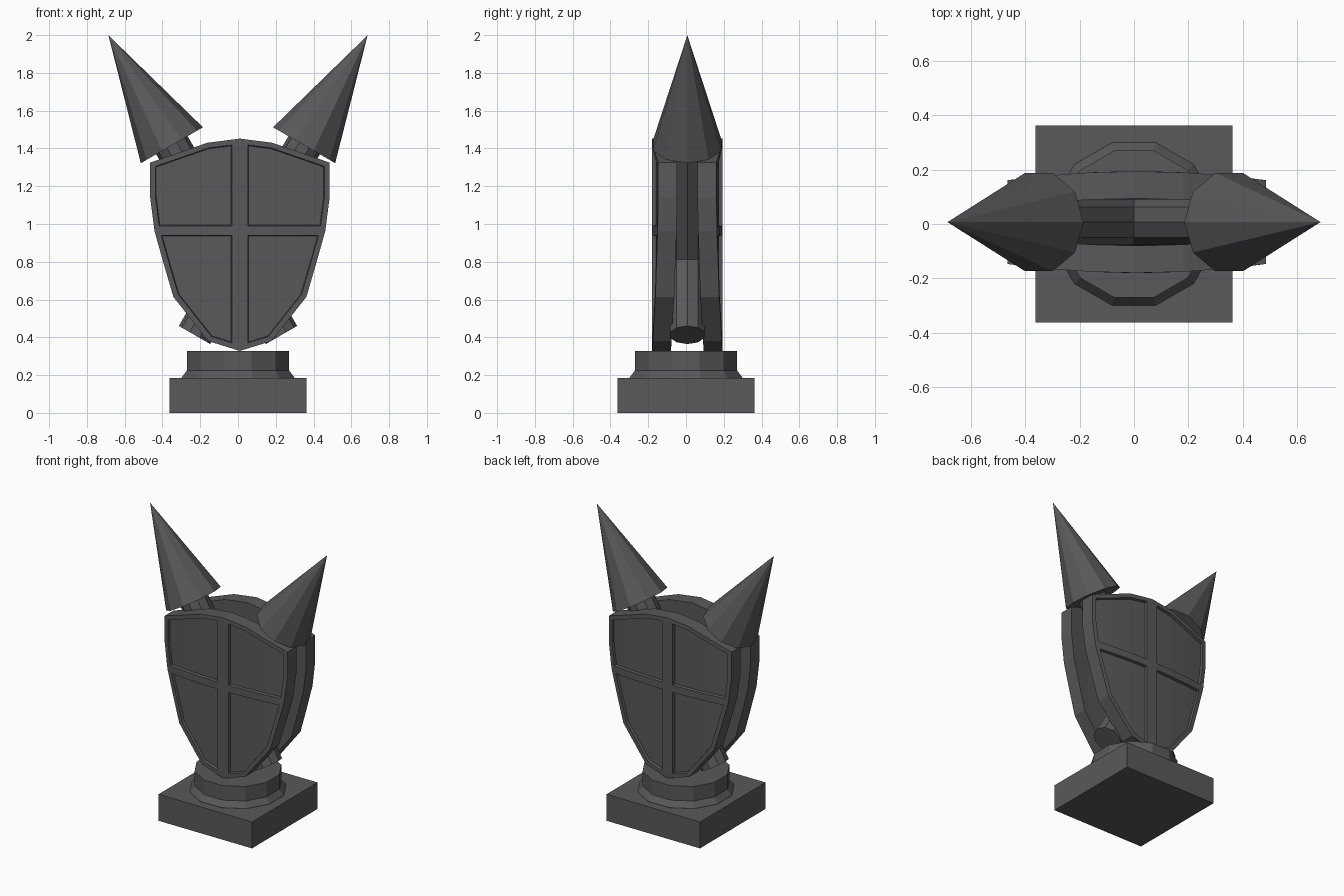
import bpy, bmesh, math
from mathutils import Vector, Matrix

if "Cube" in bpy.data.objects:
    bpy.data.objects.remove(bpy.data.objects["Cube"])

grey = bpy.data.materials.new("dark_grey_stone")
grey.diffuse_color = (0.1, 0.098, 0.105, 1)
grey.use_nodes = True
grey.node_tree.nodes["Principled BSDF"].inputs["Base Color"].default_value = grey.diffuse_color


def add_object(name, bm):
    bmesh.ops.recalc_face_normals(bm, faces=bm.faces[:])
    mesh = bpy.data.meshes.new(name)
    bm.to_mesh(mesh)
    bm.free()
    mesh.materials.append(grey)
    ob = bpy.data.objects.new(name, mesh)
    bpy.context.collection.objects.link(ob)
    return ob


def cut(bm, faces, co, no):
    """Bisect the given faces and return the resulting faces."""
    geom = list(faces) + list({e for f in faces for e in f.edges}) + list({v for f in faces for v in f.verts})
    res = bmesh.ops.bisect_plane(bm, geom=geom, dist=1e-4, plane_co=co, plane_no=no)
    return [g for g in res["geom"] if isinstance(g, bmesh.types.BMFace)]


# Square plinth
bm = bmesh.new()
bmesh.ops.create_cube(bm, size=1)
bmesh.ops.transform(bm, matrix=Matrix.Translation((0, 0, 0.0925)) @ Matrix.Diagonal((0.725, 0.725, 0.185, 1)), verts=bm.verts)
add_object("plinth", bm)

# Twelve-sided pedestal with flared foot
bm = bmesh.new()
rings = []
for r, z in [(0.31, 0.18), (0.31, 0.186), (0.28, 0.225), (0.28, 0.327)]:
    rings.append([bm.verts.new((r * math.cos(math.radians(15 + 30 * k)), r * math.sin(math.radians(15 + 30 * k)), z))
                  for k in range(12)])
for a, b in zip(rings, rings[1:]):
    for k in range(12):
        bm.faces.new((a[k], a[(k + 1) % 12], b[(k + 1) % 12], b[k]))
bm.faces.new(rings[0])
bm.faces.new(rings[-1])
add_object("pedestal", bm)


# Crossed spears: ten-sided shaft and conical head
def spear(name, side):
    axis = Vector((side * 0.5, 0, math.sqrt(0.75)))
    base = Vector((side * 0.35, 0.007, 1.417))
    rot = Matrix.Rotation(side * math.radians(30), 4, 'Y')
    for part, r1, r2, lo, hi in (("shaft", 0.096, 0.096, -1.16, 0.02), ("head", 0.19, 0, 0, 0.672)):
        bm = bmesh.new()
        bmesh.ops.create_cone(bm, cap_ends=True, segments=10, radius1=r1, radius2=r2, depth=hi - lo)
        # put a vertex of the decagon on the local x axis
        ang = min((math.atan2(v.co.y, v.co.x) for v in bm.verts if v.co.xy.length > 0.01), key=abs)
        mat = Matrix.Translation(base + axis * (lo + hi) / 2) @ rot @ Matrix.Rotation(-ang, 4, 'Z')
        bmesh.ops.transform(bm, matrix=mat, verts=bm.verts)
        bmesh.ops.remove_doubles(bm, verts=bm.verts[:], dist=1e-5)
        add_object(name + "_" + part, bm)


spear("right_spear", 1)
spear("left_spear", -1)

# Curved shield with raised rim and cross, four recessed panels
HALF = [(0.172, 1.43), (0.475, 1.325), (0.475, 1.14), (0.452, 0.963),
        (0.405, 0.795), (0.352, 0.614), (0.167, 0.38)]
OUTLINE = [(0, 1.452)] + HALF + [(0, 0.328)] + [(-x, z) for x, z in reversed(HALF)]
FRONT, THICK = -0.187, 0.1


def shield(name, turn):
    bm = bmesh.new()
    face = bm.faces.new([bm.verts.new((x, FRONT, z)) for x, z in OUTLINE])
    ext = bmesh.ops.extrude_face_region(bm, geom=[face])
    for v in ext["geom"]:
        if isinstance(v, bmesh.types.BMVert):
            v.co.y += THICK
    bmesh.ops.recalc_face_normals(bm, faces=bm.faces[:])
    front = min(bm.faces, key=lambda f: f.calc_center_median().y)
    bmesh.ops.inset_individual(bm, faces=[front], thickness=0.028, use_even_offset=True)
    inner = [front]
    for x in (-0.042, 0.042):
        inner = cut(bm, inner, (x, 0, 0), (1, 0, 0))
    for z in (0.94, 0.99):
        inner = cut(bm, inner, (0, 0, z), (0, 0, 1))
    panels = []
    for f in inner:
        c = f.calc_center_bounds()
        if abs(c.x) > 0.05 and not 0.94 < c.z < 0.99:
            panels.append(f)
    bmesh.ops.inset_individual(bm, faces=panels, thickness=0.004, depth=-0.018, use_even_offset=True)
    for x in (-0.32, -0.172, 0.172, 0.32):
        cut(bm, bm.faces[:], (x, 0, 0), (1, 0, 0))
    for v in bm.verts:
        v.co.y += 0.033 * (v.co.x / 0.475) ** 2
    bmesh.ops.transform(bm, matrix=Matrix.Translation((0.01, 0.007, 0)) @ Matrix.Rotation(turn, 4, 'Z'), verts=bm.verts)
    add_object(name, bm)


shield("front_shield", 0)
shield("back_shield", math.pi)
